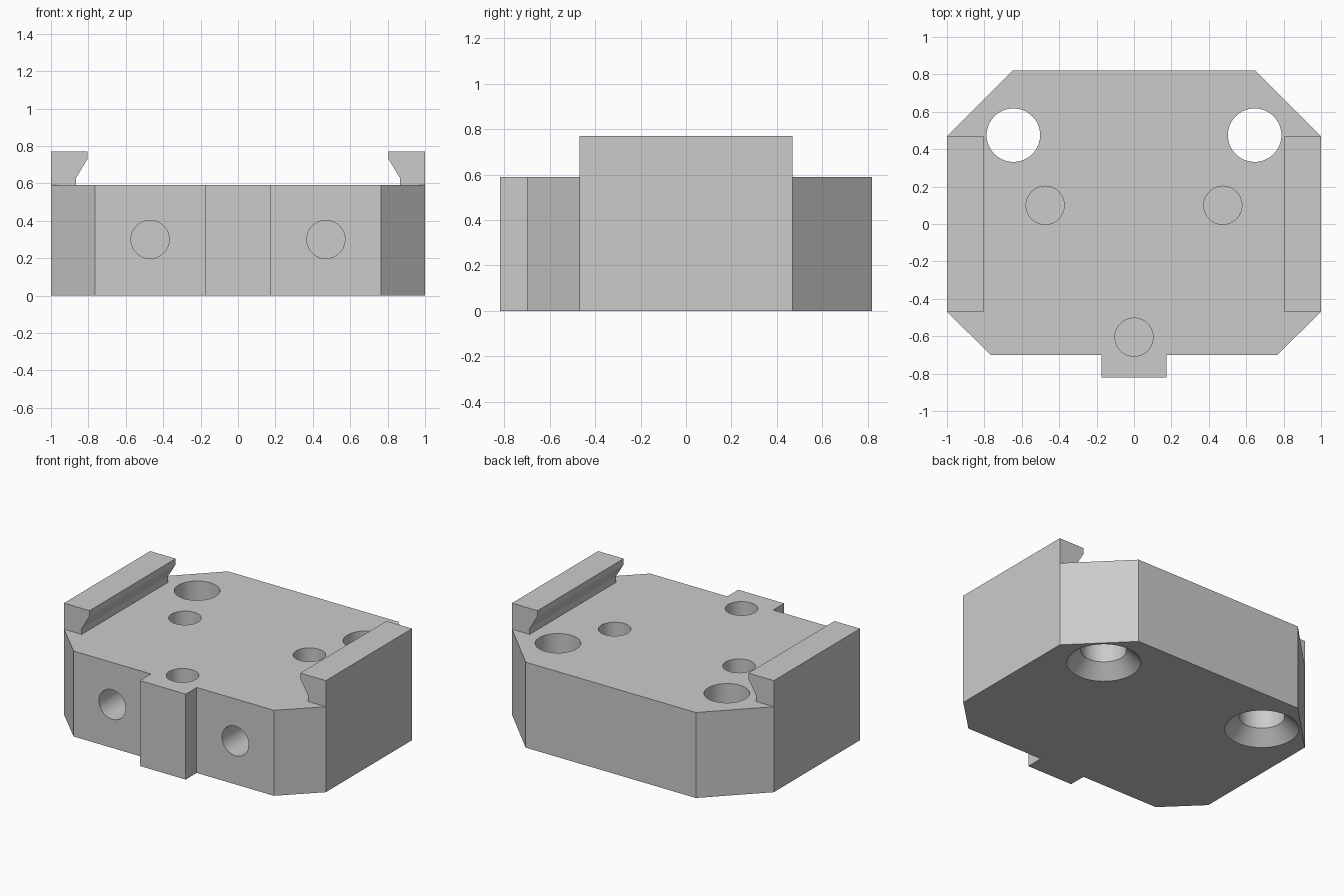
import bpy
import bmesh
import math
from mathutils import Matrix, Vector

cube = bpy.data.objects.get("Cube")
if cube:
    bpy.data.objects.remove(cube, do_unlink=True)

grey = bpy.data.materials.new("machined grey")
grey.use_nodes = True
grey.diffuse_color = (0.6, 0.6, 0.6, 1)
grey.node_tree.nodes["Principled BSDF"].inputs["Base Color"].default_value = (0.6, 0.6, 0.6, 1)

BODY_TOP = 0.59
RAIL_HALF = 0.47


def make_object(name, bm):
    bmesh.ops.recalc_face_normals(bm, faces=bm.faces)
    mesh = bpy.data.meshes.new(name)
    bm.to_mesh(mesh)
    bm.free()
    mesh.materials.append(grey)
    obj = bpy.data.objects.new(name, mesh)
    bpy.context.collection.objects.link(obj)
    return obj


def extrude_profile(name, points, direction):
    bm = bmesh.new()
    face = bm.faces.new([bm.verts.new(p) for p in points])
    ext = bmesh.ops.extrude_face_region(bm, geom=[face])
    verts = [g for g in ext["geom"] if isinstance(g, bmesh.types.BMVert)]
    bmesh.ops.translate(bm, verts=verts, vec=direction)
    return make_object(name, bm)


def cutter(name, centre, r1, r2, depth, axis="Z"):
    bm = bmesh.new()
    turn = Matrix.Rotation(math.pi / 2, 4, "X") if axis == "Y" else Matrix()
    bmesh.ops.create_cone(bm, cap_ends=True, segments=64, radius1=r1, radius2=r2,
                          depth=depth, matrix=Matrix.Translation(Vector(centre)) @ turn)
    obj = make_object(name, bm)
    obj.hide_render = True
    return obj


def combine(target, tool, operation):
    mod = target.modifiers.new(tool.name, "BOOLEAN")
    mod.operation = operation
    mod.solver = "EXACT"
    mod.object = tool
    bpy.context.view_layer.objects.active = target
    bpy.ops.object.modifier_apply(modifier=mod.name)
    bpy.data.objects.remove(tool, do_unlink=True)


# Block with chamfered corners and a front key
half = [(0.175, -0.82), (0.175, -0.7), (0.765, -0.7), (1, -RAIL_HALF), (1, RAIL_HALF), (0.65, 0.82)]
outline = half + [(-x, y) for x, y in reversed(half)]
body = extrude_profile("clamp_block", [(x, y, 0) for x, y in outline], (0, 0, BODY_TOP))

# Undercut rails along both sides
rail = [(0.865, BODY_TOP), (0.865, 0.63), (0.805, 0.73), (0.805, 0.77), (1, 0.77), (1, BODY_TOP)]
for side, s in (("left", 1), ("right", -1)):
    jaw = extrude_profile(side + "_rail", [(s * x, -RAIL_HALF, z) for x, z in rail],
                          (0, 2 * RAIL_HALF, 0))
    combine(body, jaw, "UNION")

# Mirrored holes: countersunk through holes, blind top holes, blind front holes
for s in (1, -1):
    combine(body, cutter("through_hole", (s * 0.645, 0.475, 0.3), 0.143, 0.143, 1), "DIFFERENCE")
    combine(body, cutter("countersink", (s * 0.645, 0.475, 0.04), 0.247, 0.137, 0.11), "DIFFERENCE")
    combine(body, cutter("top_hole", (s * 0.475, 0.1, BODY_TOP), 0.102, 0.102, 0.6), "DIFFERENCE")
    combine(body, cutter("front_hole", (s * 0.47, -0.7, 0.3), 0.102, 0.102, 0.8, "Y"), "DIFFERENCE")

# Blind hole by the front key
combine(body, cutter("key_hole", (0, -0.605, BODY_TOP), 0.102, 0.102, 0.6), "DIFFERENCE")

# Smooth hole walls, sharp edges elsewhere
bpy.ops.object.select_all(action="DESELECT")
body.select_set(True)
bpy.context.view_layer.objects.active = body
bpy.ops.object.shade_smooth_by_angle(angle=math.radians(25))
